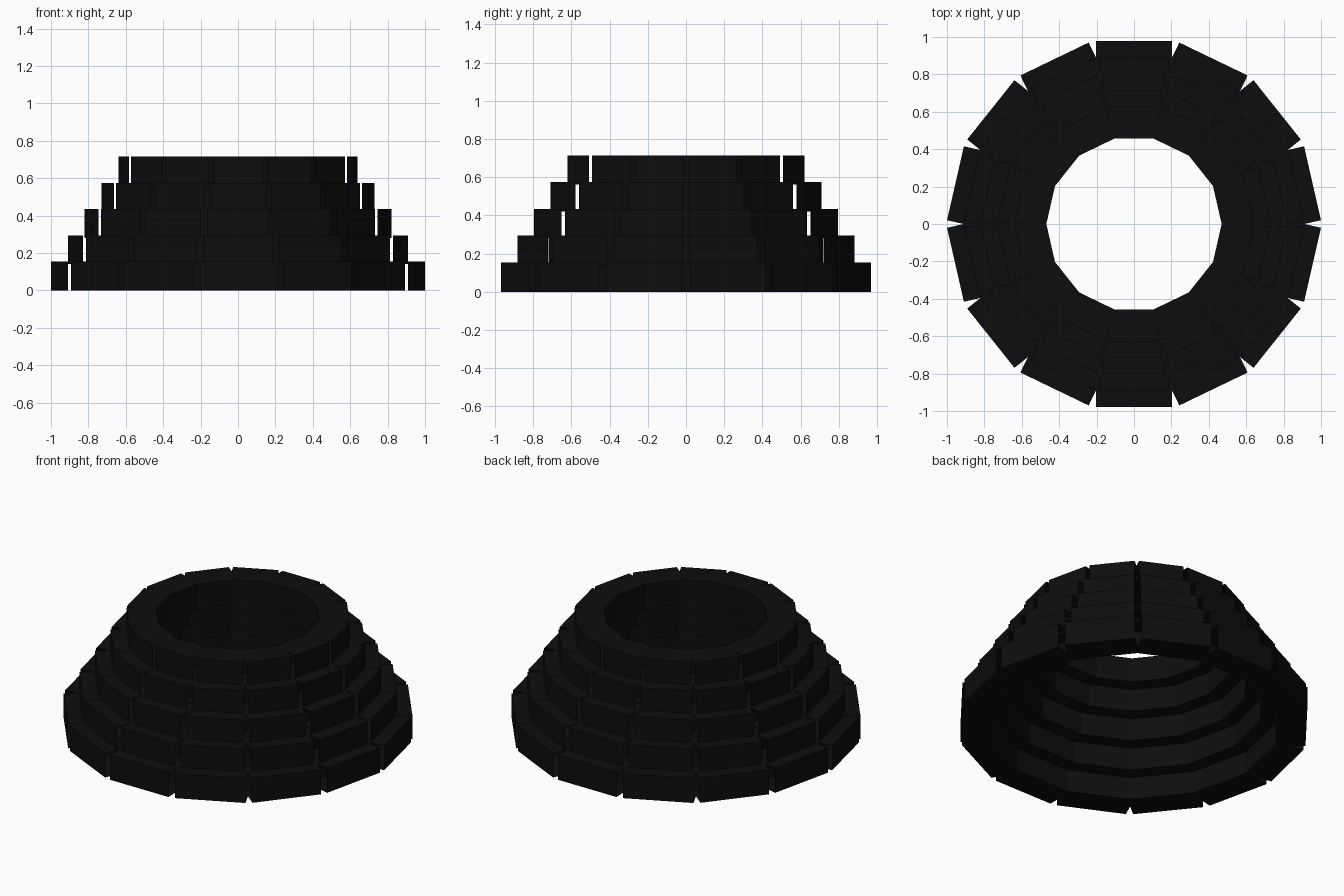
import bpy, bmesh, math

if "Cube" in bpy.data.objects:
    bpy.data.objects.remove(bpy.data.objects["Cube"])

SIDES, RINGS = 14, 5
STEP = 2 * math.pi / SIDES
TAN = math.tan(STEP / 2)

black = bpy.data.materials.new("matte black")
black.diffuse_color = (0.004, 0.004, 0.004, 1)
black.use_nodes = True
black.node_tree.nodes["Principled BSDF"].inputs["Base Color"].default_value = black.diffuse_color


def block_ring(name, apothem, half_width, depth, z0, z1):
    """Ring of straight blocks, open at the joints, meeting inside."""
    bm = bmesh.new()
    inner = apothem - depth
    # plan of one block: square outer part, mitred inner part
    plan = [(apothem, -half_width), (apothem, half_width),
            (half_width / TAN, half_width), (inner, inner * TAN),
            (inner, -inner * TAN), (half_width / TAN, -half_width)]
    for i in range(SIDES):
        a = (i + 0.5) * STEP
        c, s = math.cos(a), math.sin(a)
        pts = [(r * c - t * s, r * s + t * c) for r, t in plan]
        low = [bm.verts.new((x, y, z0)) for x, y in pts]
        top = [bm.verts.new((x, y, z1)) for x, y in pts]
        bm.faces.new(top)
        bm.faces.new(low[::-1])
        for j in (0, 3):  # outer and inner walls only
            bm.faces.new((low[j], low[j + 1], top[j + 1], top[j]))
    mesh = bpy.data.meshes.new(name)
    bm.to_mesh(mesh)
    bm.free()
    mesh.materials.append(black)
    obj = bpy.data.objects.new(name, mesh)
    bpy.context.collection.objects.link(obj)


# stepped rings, each smaller than the one below
for k in range(RINGS):
    ap = 0.979 - 0.088 * k
    block_ring(f"block_ring_{k + 1}", ap, ap * 0.207, 0.17,
               0.1402 * k, 0.1402 * k + 0.154)
